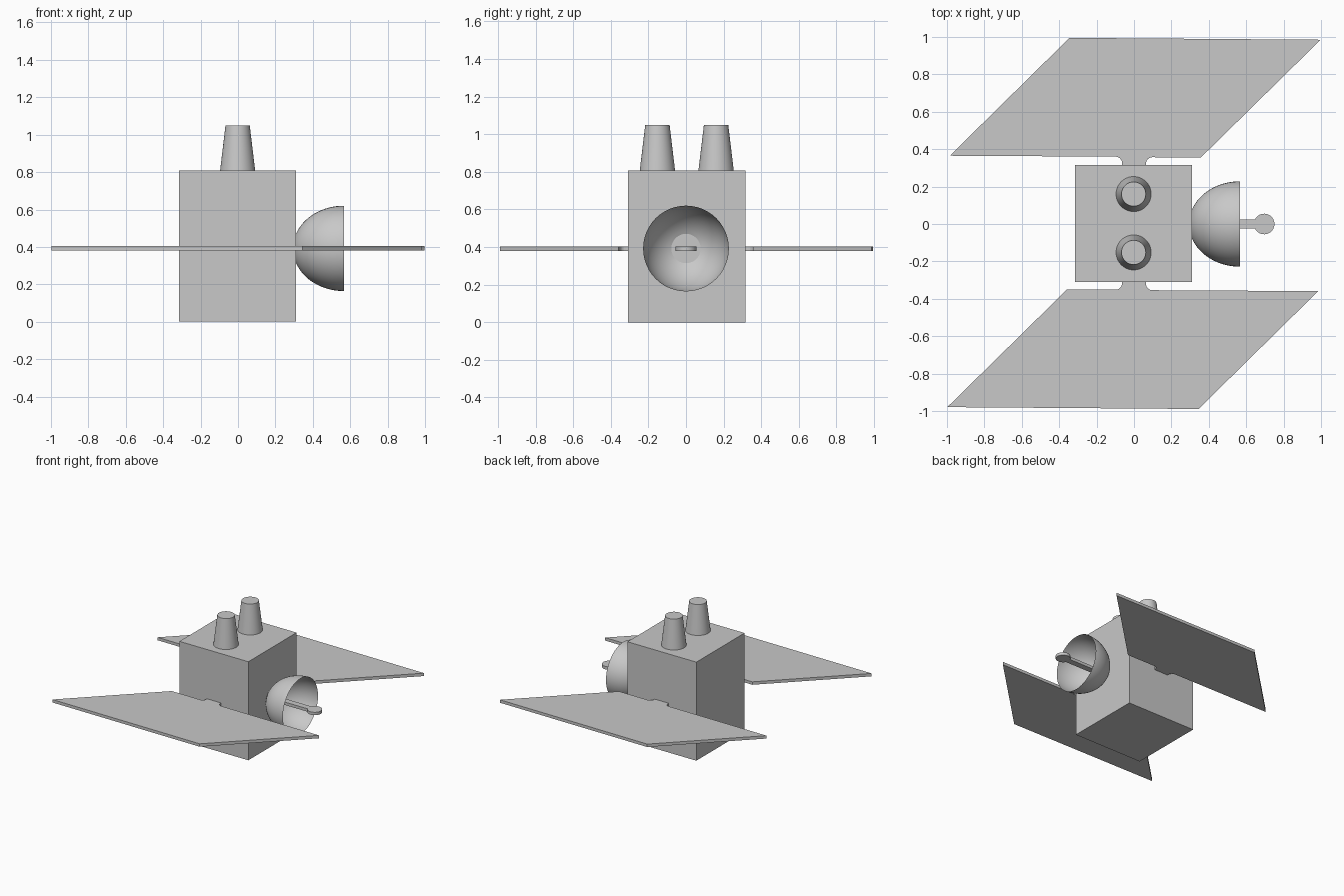
import bpy, bmesh, math
from mathutils import Matrix

if "Cube" in bpy.data.objects:
    bpy.data.objects.remove(bpy.data.objects["Cube"])

grey = bpy.data.materials.new("light grey")
grey.diffuse_color = (0.58, 0.58, 0.58, 1)
grey.use_nodes = True
grey.node_tree.nodes["Principled BSDF"].inputs["Base Color"].default_value = grey.diffuse_color

MID_Z, PLATE = 0.392, 0.024   # height and thickness of the flat plates
CY = 0.003                    # body centre in y


def finish(name, bm, smooth=False):
    bmesh.ops.recalc_face_normals(bm, faces=bm.faces)
    mesh = bpy.data.meshes.new(name)
    bm.to_mesh(mesh)
    bm.free()
    ob = bpy.data.objects.new(name, mesh)
    bpy.context.collection.objects.link(ob)
    mesh.materials.append(grey)
    if smooth:
        bpy.context.view_layer.objects.active = ob
        ob.select_set(True)
        bpy.ops.object.shade_smooth_by_angle(angle=math.radians(35))
        ob.select_set(False)
    return ob


def plate(name, outline, smooth=False):
    """Flat outline extruded around the middle height."""
    bm = bmesh.new()
    face = bm.faces.new([bm.verts.new((x, y, MID_Z - PLATE / 2)) for x, y in outline])
    new = bmesh.ops.extrude_face_region(bm, geom=[face])["geom"]
    bmesh.ops.translate(bm, vec=(0, 0, PLATE),
                        verts=[v for v in new if isinstance(v, bmesh.types.BMVert)])
    return finish(name, bm, smooth)


def arc(cx, cy, r, start, end, steps):
    return [(cx + r * math.cos(math.radians(start + (end - start) * i / steps)),
             cy + r * math.sin(math.radians(start + (end - start) * i / steps)))
            for i in range(steps + 1)]


# Box body
bm = bmesh.new()
bmesh.ops.create_cube(bm, size=1, matrix=Matrix.Translation((-0.002, CY, 0.404))
                      @ Matrix.Diagonal((0.625, 0.625, 0.808, 1)))
finish("body", bm)

# Two tapered thrusters on top
for i, y in enumerate((-0.152, 0.16)):
    bm = bmesh.new()
    bmesh.ops.create_cone(bm, cap_ends=True, segments=48, radius1=0.094, radius2=0.065,
                          depth=0.242, matrix=Matrix.Translation((-0.002, y, 0.927)))
    finish(f"thruster_{i + 1}", bm, True)

# Swept solar panels with a filleted neck; the second is turned half a revolution
R = 0.034
wing = ([(-0.985, 0.365), (-0.345, 0.995), (0.998, 0.985), (0.357, 0.355)]
        + arc(0.064 + R, 0.357 - R, R, 90, 180, 6)
        + [(0.064, 0.315), (-0.064, 0.315)]
        + arc(-0.064 - R, 0.36 - R, R, 0, 90, 6))
plate("solar_panel_back", wing)
plate("solar_panel_front", [(-x, 2 * CY - y) for x, y in wing])

# Open dish: thin elliptical shell spun around the x axis
bm = bmesh.new()
STEPS, SEG, A, B, RIM = 16, 48, 0.272, 0.228, 0.566
t0 = math.acos((RIM - 0.31) / A)
rings = []
for i in range(STEPS + 1):
    t = t0 + (math.pi / 2 - t0) * i / STEPS
    x, r = RIM - A * math.cos(t), B * math.sin(t)
    rings.append([bm.verts.new((x, r * math.cos(2 * math.pi * k / SEG),
                                MID_Z + r * math.sin(2 * math.pi * k / SEG)))
                  for k in range(SEG)])
for a, b in zip(rings, rings[1:]):
    for k in range(SEG):
        n = (k + 1) % SEG
        bm.faces.new((a[k], a[n], b[n], b[k]))
finish("dish", bm, True)

# Feed antenna: flat rod ending in a round tip
half = math.degrees(math.asin(0.025 / 0.055))
plate("antenna", [(0.31, 0.025), (0.31, -0.025)]
      + arc(0.696, 0, 0.055, -180 + half, 180 - half, 32), True)
